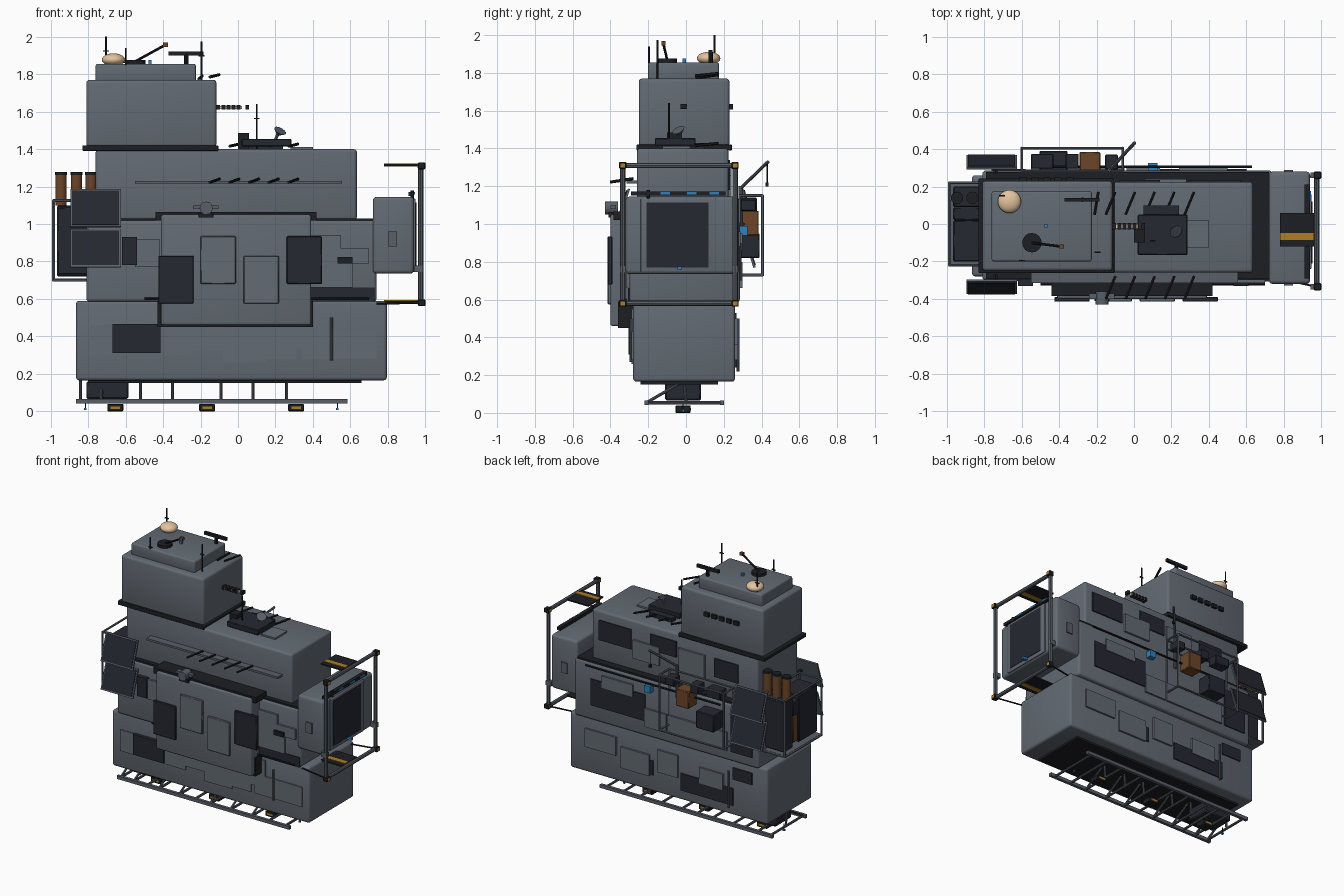
import bpy, bmesh, math
from mathutils import Vector, Matrix

def mat(name, r, g, b):
    m = bpy.data.materials.new(name)
    m.diffuse_color = (r, g, b, 1)
    return m

HULL = mat("hull grey", 0.125, 0.145, 0.172)
FRAME = mat("frame grey", 0.10, 0.115, 0.14)
DARK = mat("dark panel", 0.019, 0.021, 0.031)
BLACK = mat("black trim", 0.012, 0.013, 0.017)
AMBER = mat("amber hazard", 0.42, 0.21, 0.018)
BROWN = mat("rust brown", 0.15, 0.06, 0.022)
TAN = mat("pale tan", 0.78, 0.55, 0.34)
BLUE = mat("lamp blue", 0.03, 0.22, 0.5)

def finish(bm, name, m):
    bmesh.ops.recalc_face_normals(bm, faces=bm.faces)
    me = bpy.data.meshes.new(name)
    bm.to_mesh(me)
    bm.free()
    me.materials.append(m)
    ob = bpy.data.objects.new(name, me)
    bpy.context.collection.objects.link(ob)
    return ob

def box(name, x, y, z, m=HULL, bev=0.0, seg=3):
    """Box from (min, max) spans on each axis."""
    bm = bmesh.new()
    bmesh.ops.create_cube(bm, size=1)
    for v in bm.verts:
        v.co = Vector([(s[0] + s[1]) / 2 + c * (s[1] - s[0]) for s, c in zip((x, y, z), v.co)])
    if bev:
        bmesh.ops.bevel(bm, geom=bm.edges[:], offset=bev, segments=seg, profile=0.5, affect='EDGES')
    return finish(bm, name, m)

def cube(name, c, s, m, bev=0.0):
    return box(name, *[(c[i] - s[i] / 2, c[i] + s[i] / 2) for i in range(3)], m, bev, 1)

def rod(name, a, b, r, m=FRAME, n=8, r2=None):
    a, b = Vector(a), Vector(b)
    d = b - a
    bm = bmesh.new()
    M = Matrix.Translation((a + b) / 2) @ d.to_track_quat('Z', 'Y').to_matrix().to_4x4()
    bmesh.ops.create_cone(bm, cap_ends=True, segments=n, radius1=r, radius2=r if r2 is None else r2,
                          depth=d.length, matrix=M)
    return finish(bm, name, m)

def stepped_plate(name, pts, y0, y1, m=HULL):
    """Polygon in x,z pushed from y0 to y1."""
    bm = bmesh.new()
    f = bm.faces.new([bm.verts.new((x, y0, z)) for x, z in pts])
    g = bmesh.ops.extrude_face_region(bm, geom=[f])
    for v in g['geom']:
        if isinstance(v, bmesh.types.BMVert):
            v.co.y = y1
    return finish(bm, name, m)

def cage(name, x, y, z, r=0.008):
    for i in range(2):
        for j in range(2):
            rod(name, (x[0], y[i], z[j]), (x[1], y[i], z[j]), r, FRAME, 6)
            rod(name, (x[i], y[0], z[j]), (x[i], y[1], z[j]), r, FRAME, 6)
            rod(name, (x[i], y[j], z[0]), (x[i], y[j], z[1]), r, FRAME, 6)

# --- main hull blocks
box("lower_hull", (-0.865, 0.795), (-0.28, 0.26), (0.165, 0.59), HULL, 0.018)
box("keel_slab", (-0.80, 0.66), (-0.24, 0.17), (0.15, 0.17), BLACK)
box("middle_hull", (-0.81, 0.74), (-0.30, 0.285), (0.585, 1.02), HULL, 0.018)
box("middle_deck", (-0.79, 0.72), (-0.29, 0.277), (1.01, 1.03), BLACK)
box("upper_hull", (-0.76, 0.635), (-0.26, 0.225), (1.02, 1.40), HULL, 0.018)
box("tower_base", (-0.83, -0.105), (-0.262, 0.243), (1.39, 1.42), BLACK, 0.005)
box("tower", (-0.81, -0.115), (-0.25, 0.23), (1.41, 1.77), HULL, 0.018)
box("tower_cap", (-0.76, -0.225), (-0.20, 0.175), (1.76, 1.855), HULL, 0.012)
box("nose", (0.72, 0.94), (-0.32, 0.28), (0.735, 1.145), HULL, 0.02)
box("nose_window_frame", (0.93, 0.948), (-0.24, 0.16), (0.745, 1.135), HULL, 0.005)
box("nose_window", (0.94, 0.952), (-0.21, 0.12), (0.77, 1.115), DARK)
box("nose_light_bar", (0.91, 0.94), (-0.29, 0.21), (1.15, 1.172), BLACK)
for y in (-0.11, 0.03, 0.15):
    box("nose_lamp", (0.935, 0.945), (y - 0.025, y + 0.025), (1.157, 1.17), BLUE)
rod("nose_latch", (0.93, -0.2, 1.13), (0.93, -0.2, 1.18), 0.01, BLACK)
for y in (-0.325, 0.278):
    box("nose_hatch", (0.80, 0.85), (y - 0.004, y + 0.011), (0.88, 0.96), FRAME)

# --- front armour block and its panels
box("front_armour", (-0.41, 0.39), (-0.40, -0.29), (0.46, 1.05), HULL, 0.012)
box("armour_top_trim", (-0.44, 0.42), (-0.385, -0.25), (1.02, 1.065), BLACK)
box("armour_foot", (-0.43, 0.40), (-0.36, -0.27), (0.45, 0.59), BLACK)
for x0, z0, m in ((-0.425, 0.575, DARK), (-0.2, 0.68, HULL), (0.03, 0.575, HULL), (0.26, 0.68, DARK)):
    box("armour_panel", (x0, x0 + 0.188), (-0.415, -0.39), (z0, z0 + 0.255), m, 0.004, 1)
box("sensor_bar", (-0.24, -0.105), (-0.40, -0.37), (1.08, 1.10), FRAME)
rod("sensor_eye", (-0.17, -0.43, 1.085), (-0.17, -0.36, 1.085), 0.035, FRAME, 12)
box("sensor_mount", (-0.21, -0.13), (-0.41, -0.34), (1.035, 1.06), BLACK)

# --- raised and dark plates on the front
stepped_plate("front_lower_plate", [(-0.79, 0.30), (-0.24, 0.30), (-0.24, 0.33), (-0.08, 0.33), (-0.08, 0.26),
              (0.15, 0.26), (0.15, 0.28), (0.31, 0.28), (0.31, 0.34), (0.34, 0.34), (0.34, 0.28), (0.74, 0.28),
              (0.74, 0.43), (0.43, 0.43), (0.43, 0.55), (-0.43, 0.55), (-0.43, 0.46), (-0.79, 0.46)], -0.27, -0.288)
box("front_lower_dark", (-0.67, -0.415), (-0.305, -0.27), (0.31, 0.465), DARK)
stepped_plate("front_side_plate", [(0.38, 0.66), (0.61, 0.66), (0.61, 0.79), (0.70, 0.79), (0.70, 0.87),
              (0.55, 0.87), (0.55, 0.94), (0.38, 0.94)], -0.29, -0.315)
box("front_side_dark", (0.38, 0.73), (-0.306, -0.29), (0.585, 0.66), DARK)
box("front_side_box", (0.53, 0.61), (-0.33, -0.29), (0.79, 0.825), BLACK)
box("front_left_dark", (-0.62, -0.54), (-0.33, -0.29), (0.78, 0.93), DARK)
box("front_left_plate", (-0.55, -0.42), (-0.315, -0.29), (0.77, 0.92), HULL)

# --- plates on the back: x span, z span, colour for each hull level
back = [(0.262, [(0.66, 0.40, 0.36, 0.50, HULL), (0.36, 0.12, 0.28, 0.44, HULL), (0.27, 0.09, 0.29, 0.40, DARK),
                 (0.05, -0.12, 0.33, 0.50, HULL), (-0.14, -0.58, 0.24, 0.37, DARK), (-0.30, -0.50, 0.34, 0.46, HULL),
                 (-0.58, -0.74, 0.44, 0.53, DARK)]),
        (0.287, [(0.60, 0.14, 0.70, 0.90, DARK), (0.50, 0.24, 0.86, 0.95, HULL), (-0.05, -0.55, 0.66, 0.80, HULL),
                 (0.14, -0.04, 0.66, 0.80, HULL), (-0.58, -0.76, 0.66, 0.95, DARK)]),
        (0.228, [(0.57, 0.30, 1.18, 1.33, DARK), (0.28, 0.06, 1.12, 1.26, HULL), (0.14, -0.08, 1.22, 1.34, DARK),
                 (-0.10, -0.32, 1.12, 1.30, HULL), (-0.40, -0.60, 1.16, 1.30, DARK)])]
for y, plates in back:
    for x1, x0, z0, z1, m in plates:
        t = 0.012 if m is HULL else 0.006
        box("back_plate", (x0, x1), (y - 0.02, y + t), (z0, z1), m)
box("back_lamp", (0.075, 0.125), (0.28, 0.325), (0.94, 0.99), BLUE)
rod("back_pipe", (-0.5, 0.305, 1.0), (0.63, 0.305, 1.0), 0.007, BLACK)
rod("front_pipe", (-0.5, -0.32, 0.60), (0.70, -0.32, 0.60), 0.007, BLACK)

# --- front catwalk and slanted fins
box("catwalk", (-0.55, 0.555), (-0.315, -0.25), (1.215, 1.23), FRAME)
for i in range(5):
    x = -0.12 + i * 0.105
    rod("catwalk_fin", (x - 0.03, -0.40, 1.222), (x + 0.02, -0.28, 1.24), 0.008, BLACK, 6)
    z = 1.785 if i < 1 else 1.415
    rod("deck_fin", (x - 0.03, 0.05, z), (x + 0.02, 0.17, z + 0.012), 0.008, BLACK, 6)
rod("tower_fin", (-0.21, 0.05, 1.775), (-0.19, 0.17, 1.79), 0.008, BLACK, 6)

# --- tower fittings
for i in range(5):
    x = -0.59 + i * 0.062
    box("tower_window", (x - 0.02, x + 0.02), (0.22, 0.248), (1.605, 1.635), BLACK)
    box("boom_segment", (-0.115 + i * 0.027, -0.095 + i * 0.027), (-0.03, 0.005), (1.61, 1.635), BLACK)
    box("boom_collar", (-0.097 + i * 0.027, -0.086 + i * 0.027), (-0.025, 0), (1.613, 1.63), TAN)
box("boom_tip", (0.04, 0.058), (-0.03, 0.005), (1.61, 1.635), BLACK)
bm = bmesh.new()
bmesh.ops.create_uvsphere(bm, u_segments=24, v_segments=12, radius=0.062,
                          matrix=Matrix.Translation((-0.665, 0.12, 1.877)) @ Matrix.Diagonal((1, 1, 0.55, 1)))
finish(bm, "radar_dome", TAN)
rod("turntable", (-0.545, -0.10, 1.85), (-0.545, -0.10, 1.875), 0.052, BLACK, 16)
rod("turntable_arm", (-0.545, -0.10, 1.87), (-0.39, -0.12, 1.955), 0.007, BLACK)
cube("arm_tip", (-0.387, -0.12, 1.957), (0.026, 0.022, 0.022), BROWN)
rod("scanner_post", (-0.275, 0.13, 1.85), (-0.275, 0.13, 1.91), 0.012, BLACK)
box("scanner_bar", (-0.37, -0.185), (0.12, 0.14), (1.9, 1.922), BLACK)
cube("tower_lamp", (-0.47, -0.01, 1.865), (0.018, 0.018, 0.02), BLUE)
for x, y, z0, z1 in ((-0.705, 0.15, 1.85, 2.0), (-0.6, -0.195, 1.85, 1.94), (-0.195, -0.15, 1.77, 1.975),
                     (0.10, -0.09, 1.4, 1.64)):
    rod("antenna", (x, y, z0), (x, y, z1), 0.005, BLACK, 6)
    box("antenna_bar", (x - 0.015, x + 0.015), (y - 0.004, y + 0.004), (z1 - 0.08, z1 - 0.073), BLACK)

# --- roof equipment
box("roof_base", (0.02, 0.285), (-0.165, 0.05), (1.415, 1.455), DARK, 0.004, 1)
box("roof_back_unit", (0.05, 0.24), (0.05, 0.10), (1.40, 1.43), DARK)
box("roof_plate", (0.28, 0.40), (-0.125, 0.02), (1.395, 1.412), HULL)
box("roof_box", (0.0, 0.06), (-0.10, -0.03), (1.40, 1.485), BLACK)
rod("dish_post", (0.2, -0.03, 1.45), (0.215, -0.03, 1.485), 0.008, FRAME)
rod("dish", (0.215, -0.03, 1.48), (0.225, -0.04, 1.498), 0.012, FRAME, 16, 0.035)

# --- docking frame and hazard plates on the right end
for y in (-0.335, 0.26):
    rod("dock_post", (0.975, y, 0.58), (0.975, y, 1.31), 0.014, FRAME, 8)
    for z in (0.58, 1.31):
        cube("dock_corner", (0.98, y, z), (0.04, 0.038, 0.036), BLACK, 0.004)
        cube("dock_corner_band", (0.98, y, z), (0.042, 0.024, 0.022), AMBER)
for z in (0.58, 1.31):
    rod("dock_beam", (0.975, -0.335, z), (0.975, 0.26, z), 0.014, FRAME, 8)
    box("hazard_plate", (0.78, 0.96), (-0.12, 0.06), (z, z + 0.01), BLACK)
    box("hazard_stripe", (0.78, 0.96), (-0.085, -0.048), (z - 0.003, z + 0.014), AMBER)
for y in (-0.335, 0.26):
    rod("dock_strut", (0.74, y * 0.85, 0.575), (0.975, y, 0.58), 0.006, BLACK, 6)
    cube("dock_joint", (0.965, y, 0.76), (0.045, 0.03, 0.035), FRAME)
box("dock_cable", (0.94, 0.985), (-0.045, -0.025), (0.757, 0.775), BLUE)

# --- left end balcony with cargo
cage("balcony_rail", (-0.985, -0.80), (-0.22, 0.22), (0.70, 1.125))
for y0, y1, z0, z1, m in ((-0.20, 0.02, 0.73, 1.09, DARK), (0.03, 0.09, 0.75, 0.95, BROWN), (0.09, 0.20, 0.72, 1.1, DARK),
                          (0.02, 0.09, 0.95, 1.06, DARK)):
    box("balcony_cargo", (-0.965, -0.80), (y0, y1), (z0, z1), m, 0.006, 1)
box("balcony_floor", (-0.985, -0.80), (-0.22, 0.22), (0.695, 0.71), FRAME)
for x in (-0.945, -0.862, -0.785):
    rod("barrel", (x, 0.14, 1.10), (x, 0.14, 1.265), 0.031, BROWN, 14)
    rod("barrel_lid", (x, 0.14, 1.262), (x, 0.14, 1.277), 0.033, BLACK, 14)

# --- tilted side panels, two on each side
for s, yc in ((-1, -0.335), (1, 0.33)):
    for z in (1.085, 0.87):
        for name, w, h, t, off, m in (("solar_panel_rim", 0.27, 0.212, 0.012, 0, FRAME),
                                      ("solar_panel", 0.25, 0.192, 0.012, 0.005, DARK)):
            ob = box(name, (-w / 2, w / 2), (off - t / 2, off + t / 2), (-h / 2, h / 2), m)
            R = Matrix.Rotation(math.radians(18), 4, 'X') @ Matrix.Identity(4)
            if s < 0:
                R = Matrix.Rotation(math.pi, 4, 'Z') @ R
            ob.matrix_world = Matrix.Translation((-0.76, yc, z)) @ R
        rod("panel_arm", (-0.74, s * 0.27, z), (-0.74, yc, z), 0.012, BLACK, 6)

# --- cargo cage and crane on the back
cage("cargo_cage", (-0.6, -0.06), (0.285, 0.405), (0.73, 1.15))
cube("cargo_box_brown", (-0.235, 0.335, 1.005), (0.11, 0.1, 0.13), BROWN, 0.005)
cube("cargo_box_dark", (-0.43, 0.335, 0.885), (0.15, 0.11, 0.13), DARK, 0.005)
cube("cargo_box_dark", (-0.49, 0.335, 1.105), (0.12, 0.08, 0.07), DARK, 0.005)
cube("cargo_box_dark", (-0.33, 0.335, 1.10), (0.07, 0.08, 0.07), DARK, 0.005)
cube("cargo_box_dark", (-0.12, 0.33, 1.10), (0.07, 0.08, 0.06), DARK, 0.005)
rod("crane_post", (-0.13, 0.29, 0.95), (-0.13, 0.29, 1.20), 0.012)
rod("crane_boom", (-0.13, 0.29, 1.19), (0.005, 0.435, 1.33), 0.009)
rod("crane_line", (0.0, 0.43, 1.325), (0.0, 0.43, 1.21), 0.003, BLACK, 6)
cube("crane_hook", (0.0, 0.43, 1.21), (0.016, 0.016, 0.022), BLACK)
for x0, y, z0, z1 in ((-0.55, 0.275, 0.22, 0.50), (0.5, -0.29, 0.27, 0.5)):
    rod("side_pipe", (x0, y, z0), (x0, y, z1), 0.008)

# --- landing ladder under the keel
for y in (-0.21, 0.19):
    box("skid_rail", (-0.865, 0.585), (y - 0.011, y + 0.011), (0.041, 0.066), FRAME)
for i, x in enumerate((-0.84, -0.73, -0.62, -0.52, -0.35, -0.22, -0.09, 0.08, 0.26, 0.40, 0.54)):
    rod("skid_rung", (x, -0.21, 0.054), (x, 0.19, 0.054), 0.009)
    if i not in (2, 5, 9, 10):
        rod("skid_strut", (x, -0.01, 0.17), (x, -0.21, 0.054), 0.008)
        rod("skid_strut", (x, -0.01, 0.17), (x, 0.0, 0.054), 0.008)
for x in (-0.655, -0.165, 0.31):
    cube("foot", (x, -0.015, 0.02), (0.085, 0.08, 0.04), BLACK, 0.004)
    cube("foot_band", (x, -0.015, 0.02), (0.05, 0.083, 0.014), AMBER)
box("keel_tank", (-0.81, -0.585), (-0.11, 0.08), (0.066, 0.16), DARK, 0.008, 1)
for x in (-0.815, 0.53):
    cube("keel_lamp", (x, -0.015, 0.012), (0.014, 0.014, 0.012), BLUE)
    rod("keel_lamp_stem", (x, -0.015, 0.012), (x, -0.015, 0.06), 0.003, BLACK, 6)

# --- smooth the rounded parts, keep sharp edges
obs = [o for o in bpy.context.scene.objects if o.type == 'MESH']
for o in obs:
    o.select_set(True)
bpy.context.view_layer.objects.active = obs[0]
bpy.ops.object.shade_smooth_by_angle(angle=math.radians(40))
